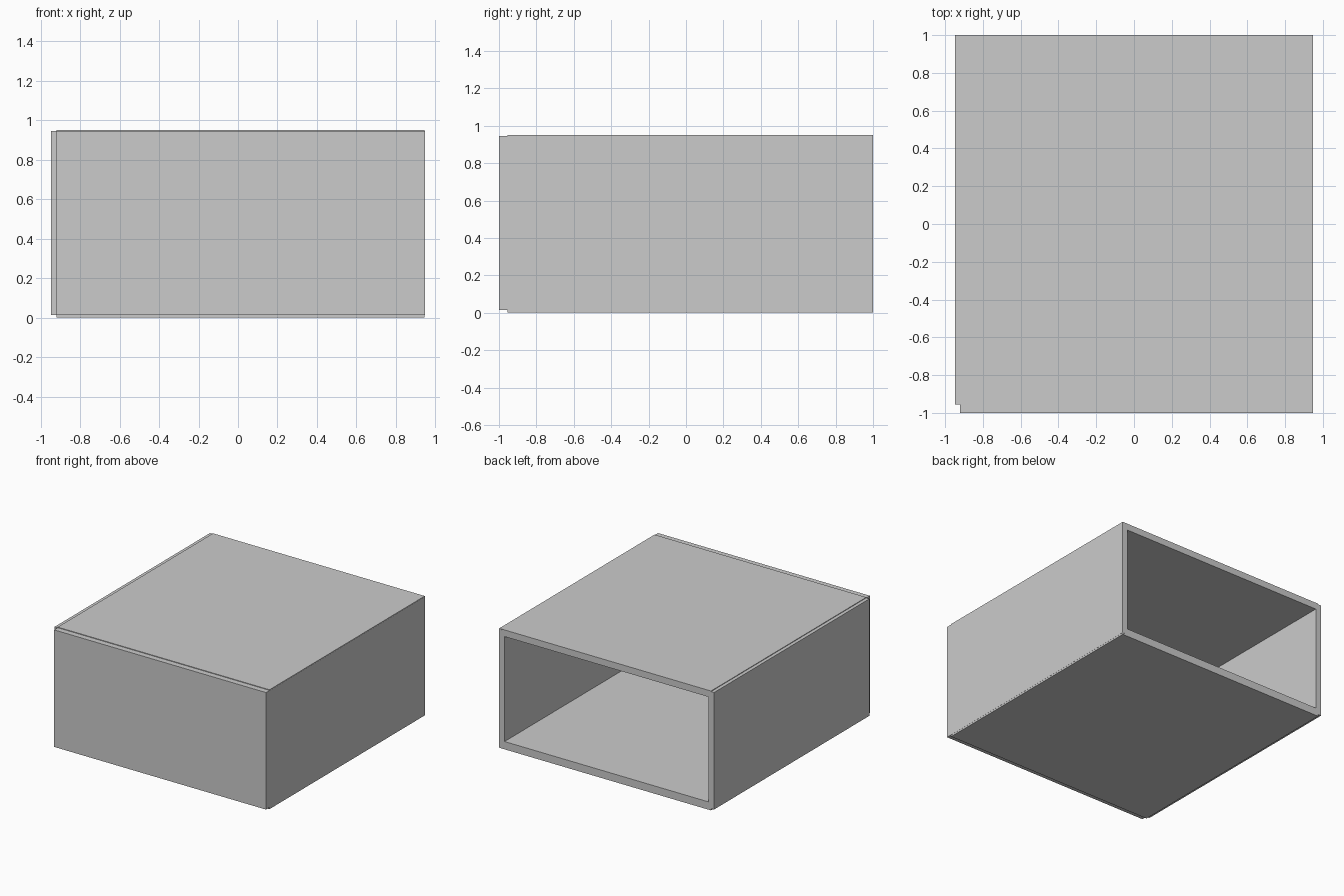
import bpy
import bmesh
from mathutils import Matrix, Vector

if "Cube" in bpy.data.objects:
    bpy.data.objects.remove(bpy.data.objects["Cube"])


def panel(name, low, high):
    """Flat-sided board between two opposite corners."""
    low, high = Vector(low), Vector(high)
    bm = bmesh.new()
    bmesh.ops.create_cube(
        bm, size=1,
        matrix=Matrix.Translation((low + high) / 2) @ Matrix.Diagonal((*(high - low), 1)))
    mesh = bpy.data.meshes.new(name)
    bm.to_mesh(mesh)
    bm.free()
    obj = bpy.data.objects.new(name, mesh)
    bpy.context.collection.objects.link(obj)
    return obj


W = 0.947        # half width
T = 0.048        # board thickness
INSET = 0.92     # left edge of front, top and bottom boards
FRONT = -0.955   # back of the front board's joint
LOW, HIGH = 0.014, 0.946   # side board height range

# Side boards, running from the front joint to the open back
panel("left_side", (-W, FRONT, LOW), (-W + T, 1, HIGH))
panel("right_side", (W - T, FRONT, LOW), (W, 1, HIGH))

# Top and bottom boards, standing slightly proud of the sides
panel("top", (-INSET, FRONT, 0.95 - T - 0.004), (W - 0.001, 0.9995, 0.951))
panel("bottom", (-INSET, FRONT, 0), (W - 0.001, 0.9995, LOW + T))

# Front board closing the box
panel("front", (-INSET, -1, LOW), (W, FRONT, HIGH))
